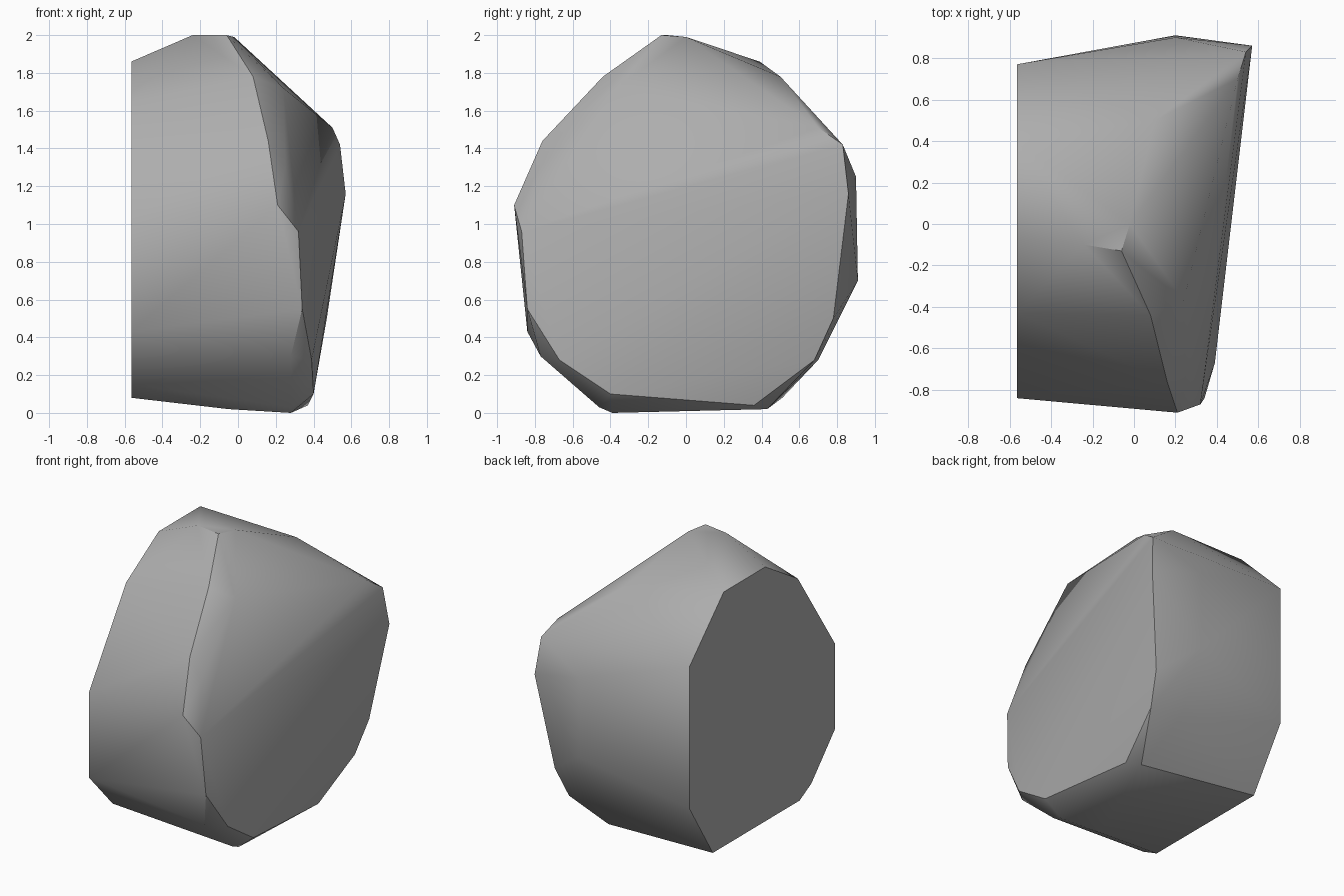
import bpy
import bmesh
import math
from mathutils import Vector

# Remove the default object
default_object = bpy.data.objects.get("Cube")
if default_object:
    bpy.data.objects.remove(default_object, do_unlink=True)


def make_material(name, colour):
    material = bpy.data.materials.new(name)
    material.use_nodes = True
    material.diffuse_color = colour
    shader = material.node_tree.nodes["Principled BSDF"]
    shader.inputs["Base Color"].default_value = colour
    shader.inputs["Roughness"].default_value = 0.9
    return material


def make_hull(name, corners, material):
    """Wrap a tight faceted skin around the given corner points."""
    mesh = bpy.data.meshes.new(name)
    bm = bmesh.new()
    for corner in corners:
        bm.verts.new(Vector(corner))
    hull = bmesh.ops.convex_hull(bm, input=bm.verts[:], use_existing_faces=False)
    unused = {v for v in hull["geom_interior"] + hull["geom_unused"]
              if isinstance(v, bmesh.types.BMVert)}
    bmesh.ops.delete(bm, geom=list(unused), context="VERTS")
    # Merge the triangles of flat areas into clean facets
    bmesh.ops.dissolve_limit(bm, angle_limit=math.radians(1),
                             verts=bm.verts[:], edges=bm.edges[:])
    bmesh.ops.recalc_face_normals(bm, faces=bm.faces[:])
    bm.to_mesh(mesh)
    bm.free()
    mesh.materials.append(material)
    rock = bpy.data.objects.new(name, mesh)
    bpy.context.collection.objects.link(rock)
    return rock


# Flat broken face on one side, as a (y, z) profile
BREAK_X = -.565
break_profile = [
    (.77, 1.48), (.39, 1.86), (-.07, 1.86), (-.43, 1.64), (-.84, 1.03),
    (-.84, .43), (-.58, .15), (-.45, .08), (.51, .08), (.77, .49),
]
broken_face = [(BREAK_X, y, z) for y, z in break_profile]

# Peak and the slope running down behind it
peak = [(-.24, -.1, 2), (-.06, -.13, 2), (-.02, 0, 1.99), (.1, .5, 1.78)]

# Ridge along the front, from the peak to the foot
front_ridge = [
    (.08, -.44, 1.78), (.24, -.37, 1.72), (.16, -.76, 1.44), (.25, -.77, 1.3),
    (.21, -.91, 1.1), (.32, -.87, .96), (.34, -.84, .55), (.28, -.77, .3),
]

# Rim of the large slanted side
slanted_side = [
    (.5, .7, 1.51), (.54, .83, 1.42), (.57, .86, 1.16), (.47, .78, .5),
    (.43, .68, .28), (.37, .36, .04), (.4, -.4, .1), (.39, -.67, .28),
]

# Rounded back and the underside
back = [(.2, .9, 1.25), (.2, .91, .7), (.2, .7, .28)]
underside = [(.3, .43, .02), (.28, -.39, 0), (.28, -.46, .03), (-.05, -.4, .02)]

grey_stone = make_material("grey stone", (.42, .42, .42, 1))
rock = make_hull(
    "rock",
    broken_face + peak + front_ridge + slanted_side + back + underside,
    grey_stone,
)

# Soft facets with the strong breaks kept sharp
bpy.ops.object.select_all(action="DESELECT")
rock.select_set(True)
bpy.context.view_layer.objects.active = rock
bpy.ops.object.shade_smooth_by_angle(angle=math.radians(35))
